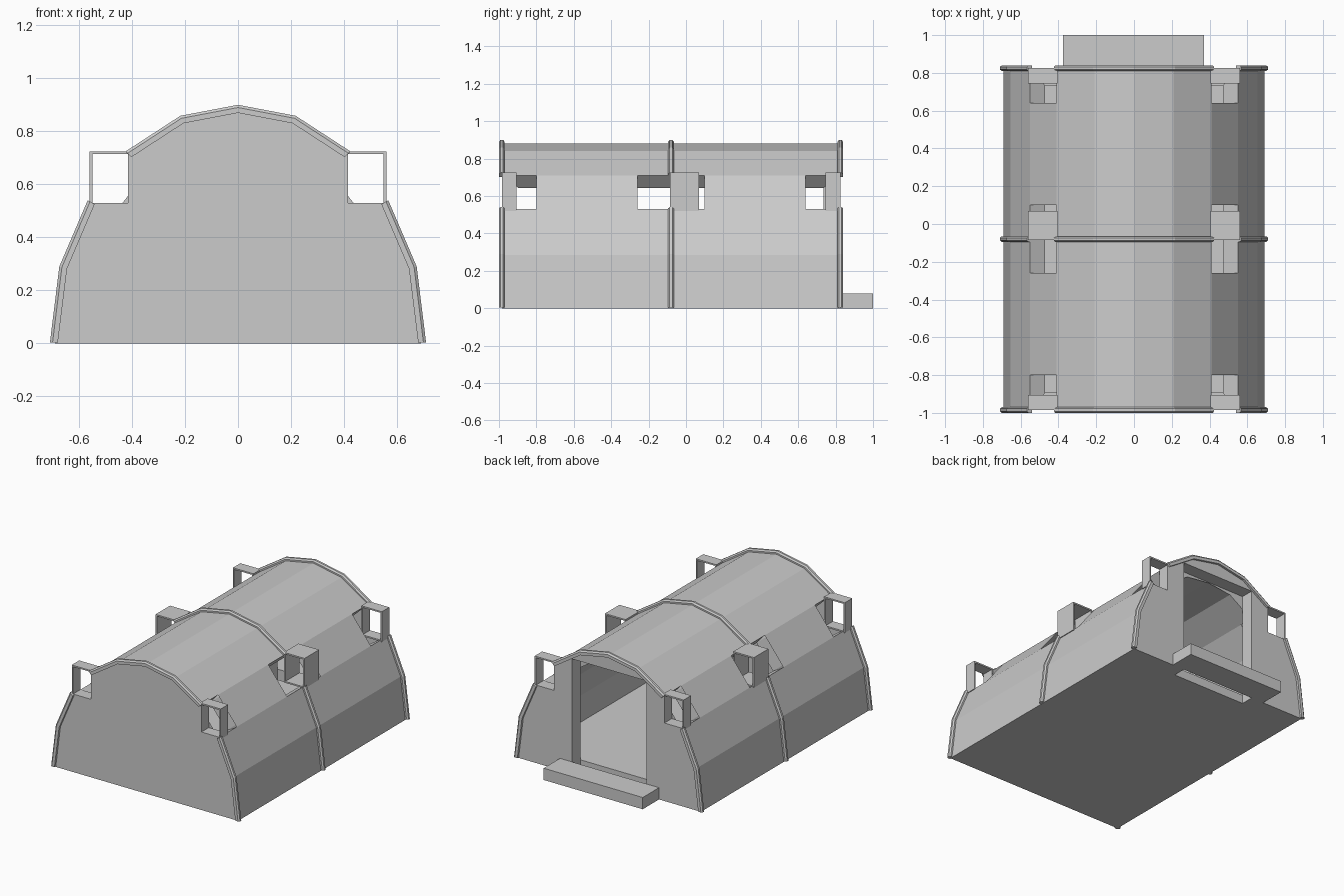
import bpy, bmesh
from mathutils import Vector

if "Cube" in bpy.data.objects:
    bpy.data.objects.remove(bpy.data.objects["Cube"])

grey = bpy.data.materials.new("plain_grey")
grey.use_nodes = True
COLOR = (0.6, 0.6, 0.6, 1)
grey.diffuse_color = COLOR
grey.node_tree.nodes["Principled BSDF"].inputs["Base Color"].default_value = COLOR

# Main dimensions
FRONT, MIDDLE, BACK = -0.985, -0.08, 0.825
WALL, FLOOR = 0.09, 0.06
DOOR_X, DOOR_TOP = 0.28, 0.78
HOLES = [(FRONT, -0.8), (-0.26, 0.1), (0.64, BACK)]
HALF = [(0.69, 0), (0.655, 0.285), (0.55, 0.53), (0.41, 0.71), (0.21, 0.84), (0, 0.88)]
ARCH = [Vector(p) for p in HALF] + [Vector((-x, z)) for x, z in reversed(HALF[:-1])]


def offset(points, d):
    """Move an arch profile outward by d with mitred corners."""
    out = []
    for i, p in enumerate(points):
        normals = []
        for a, b in ((i - 1, i), (i, i + 1)):
            if a >= 0 and b < len(points):
                t = (points[b] - points[a]).normalized()
                normals.append(Vector((t.y, -t.x)))
        n = sum(normals, Vector((0, 0))).normalized()
        out.append(p + n * (d / n.dot(normals[0])))
    return out


def finish(bm, name):
    bmesh.ops.remove_doubles(bm, verts=bm.verts, dist=0.0005)
    bmesh.ops.recalc_face_normals(bm, faces=bm.faces)
    mesh = bpy.data.meshes.new(name)
    bm.to_mesh(mesh)
    bm.free()
    mesh.materials.append(grey)
    obj = bpy.data.objects.new(name, mesh)
    bpy.context.collection.objects.link(obj)
    return obj


def face(bm, points):
    bm.faces.new([bm.verts.new(p) for p in points])


def wall(bm, outline, y):
    face(bm, [(x, y, z) for x, z in outline])


def box(name, x0, x1, y0, y1, z0, z1):
    bm = bmesh.new()
    bmesh.ops.create_cube(bm, size=1)
    for v in bm.verts:
        v.co = ((x0 + x1) / 2 + v.co.x * (x1 - x0),
                (y0 + y1) / 2 + v.co.y * (y1 - y0),
                (z0 + z1) / 2 + v.co.z * (z1 - z0))
    return finish(bm, name)


def shell(bm, points, y0, y1):
    """Arched skin with window gaps in the shoulder facets."""
    cuts = sorted({y0, y1} | {y for h in HOLES for y in h if y0 < y < y1})
    for i in range(len(points) - 1):
        a, b = points[i], points[i + 1]
        for s, e in zip(cuts, cuts[1:]):
            open_here = any(h0 < (s + e) / 2 < h1 for h0, h1 in HOLES)
            if open_here and i in (2, len(points) - 4):
                continue
            face(bm, [(a.x, s, a.y), (b.x, s, b.y), (b.x, e, b.y), (a.x, e, a.y)])


# Hull: outer skin, inner lining, end walls, floors and openings
inner = offset(ARCH, -WALL)
t = (FLOOR - inner[0].y) / (inner[1].y - inner[0].y)
inner[0] = inner[0].lerp(inner[1], t)
inner[-1] = Vector((-inner[0].x, inner[0].y))
IN_FRONT, IN_BACK = FRONT + WALL, BACK - WALL

bm = bmesh.new()
shell(bm, ARCH, FRONT, BACK)
shell(bm, inner, IN_FRONT, IN_BACK)

# Window sills and heads
for k in (2, 3, -3, -4):
    o, n = ARCH[k], inner[k]
    for h0, h1 in HOLES:
        i0, i1 = max(h0, IN_FRONT), min(h1, IN_BACK)
        face(bm, [(o.x, h0, o.y), (o.x, h1, o.y), (n.x, i1, n.y), (n.x, i0, n.y)])

# End walls, notched at the shoulders where the lamp frames sit
corner = Vector((ARCH[3].x, ARCH[2].y))
mirror_corner = Vector((-corner.x, corner.y))
notched = ARCH[:3] + [corner] + ARCH[3:-3] + [mirror_corner] + ARCH[-3:]
doorway = [(-DOOR_X, 0), (-DOOR_X, DOOR_TOP), (DOOR_X, DOOR_TOP), (DOOR_X, 0)]
wall(bm, notched, FRONT)
wall(bm, [tuple(p) for p in notched] + doorway, BACK)
wall(bm, inner, IN_FRONT)

# Inner back wall on both sides of the door and above it
a, b = inner[3], inner[4]
edge = a.lerp(b, (a.x - DOOR_X) / (a.x - b.x))
for s in (1, -1):
    side = inner[:4] + [edge, Vector((DOOR_X, FLOOR))]
    wall(bm, [(s * p.x, p.y) for p in side], IN_BACK)
low = [(p.x, min(p.y, DOOR_TOP - 0.005)) for p in [edge] + inner[4:-4]]
wall(bm, low + [(-edge.x, edge.y), (-DOOR_X, DOOR_TOP), (DOOR_X, DOOR_TOP)], IN_BACK)

# Door jambs, header and threshold riser
for s in (DOOR_X, -DOOR_X):
    face(bm, [(s, IN_BACK, 0), (s, BACK, 0), (s, BACK, DOOR_TOP), (s, IN_BACK, DOOR_TOP)])
face(bm, [(-DOOR_X, IN_BACK, DOOR_TOP), (DOOR_X, IN_BACK, DOOR_TOP),
          (DOOR_X, BACK, DOOR_TOP), (-DOOR_X, BACK, DOOR_TOP)])
wall(bm, [(-DOOR_X, 0), (DOOR_X, 0), (DOOR_X, FLOOR), (-DOOR_X, FLOOR)], IN_BACK)

# Underside with the door slot, and the room floor
w, r = ARCH[0].x, inner[0].x
under = [(-w, FRONT), (w, FRONT), (w, BACK), (DOOR_X, BACK), (DOOR_X, IN_BACK),
         (-DOOR_X, IN_BACK), (-DOOR_X, BACK), (-w, BACK)]
face(bm, [(x, y, 0) for x, y in under])
room = [(-r, IN_FRONT), (r, IN_FRONT), (r, IN_BACK), (DOOR_X, IN_BACK),
        (-DOOR_X, IN_BACK), (-r, IN_BACK)]
face(bm, [(x, y, FLOOR) for x, y in room])
finish(bm, "hull")

# Ribs: chamfered strips swept along the arch, interrupted by the frames
SECTION = [(-0.01, -0.015), (0.01, -0.015), (0.02, -0.007),
           (0.02, 0.007), (0.01, 0.015), (-0.01, 0.015)]


def rib(name, first, last, y):
    bm = bmesh.new()
    loops = []
    for d, dy in SECTION:
        pts = offset(ARCH, d)[first:last]
        loops.append([bm.verts.new((p.x, y + dy, max(p.y, 0.004))) for p in pts])
    for a, b in zip(loops, loops[1:] + loops[:1]):
        for i in range(len(a) - 1):
            bm.faces.new((a[i], a[i + 1], b[i + 1], b[i]))
    bm.faces.new([l[0] for l in loops])
    bm.faces.new([l[-1] for l in loops])
    finish(bm, name)


for place, y in (("front", FRONT), ("middle", MIDDLE), ("back", BACK)):
    rib(place + "_rib_left", 0, 3, y)
    rib(place + "_rib_roof", 3, 8, y)
    rib(place + "_rib_right", 8, 11, y)


# Square open frames at the shoulders
def frame(name, side, y0, y1):
    bm = bmesh.new()
    x0, x1, z0, z1, t = 0.405, 0.56, 0.52, 0.725, 0.01
    rims = []
    for g in (0, t):
        outline = [(x0 + g, z0 + g), (x1 - g, z0 + g), (x1 - g, z1 - g), (x0 + g, z1 - g)]
        rims += [[bm.verts.new((side * x, y, z)) for x, z in outline] for y in (y0, y1)]
    for a, b in ((0, 1), (1, 3), (3, 2), (2, 0)):
        for i in range(4):
            j = (i + 1) % 4
            bm.faces.new((rims[a][i], rims[a][j], rims[b][j], rims[b][i]))
    finish(bm, name)


for place, y0, y1 in (("front", FRONT, -0.905), ("middle", -0.085, 0.07), ("back", 0.745, BACK)):
    frame(place + "_frame_left", 1, y0, y1)
    frame(place + "_frame_right", -1, y0, y1)

# Entrance step
box("entrance_step", -0.375, 0.37, BACK, 1.0, 0, 0.08)
